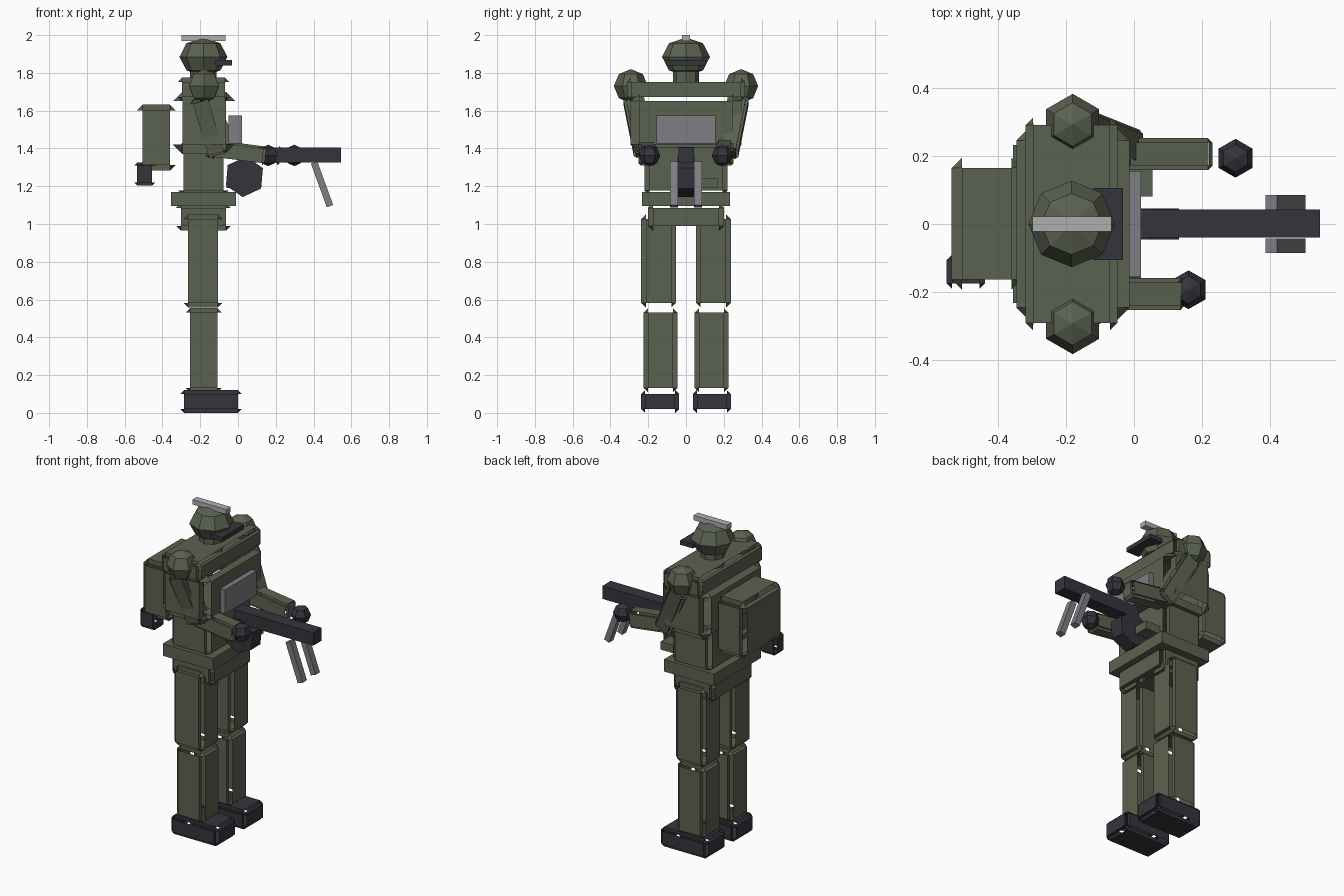
import bpy, bmesh, math
from itertools import product
from mathutils import Vector

if "Cube" in bpy.data.objects:
    bpy.data.objects.remove(bpy.data.objects["Cube"])


def material(name, rgb):
    m = bpy.data.materials.new(name)
    m.use_nodes = True
    m.diffuse_color = (*rgb, 1)
    m.node_tree.nodes["Principled BSDF"].inputs["Base Color"].default_value = (*rgb, 1)
    return m


GREEN = material("olive green", (0.105, 0.122, 0.080))
DARK = material("charcoal", (0.036, 0.034, 0.045))
GREY = material("steel grey", (0.21, 0.21, 0.23))
LIGHT = material("light grey", (0.42, 0.42, 0.42))


def finish(name, bm, mat, loc, quat=None):
    mesh = bpy.data.meshes.new(name)
    bm.to_mesh(mesh)
    bm.free()
    mesh.materials.append(mat)
    ob = bpy.data.objects.new(name, mesh)
    bpy.context.collection.objects.link(ob)
    ob.location = loc
    if quat:
        ob.rotation_mode = 'QUATERNION'
        ob.rotation_quaternion = quat
    return ob


def box(name, x, y, z, mat, quat=None):
    """Plain box from its ranges."""
    bm = bmesh.new()
    bmesh.ops.create_cube(bm, size=1)
    for v in bm.verts:
        v.co = Vector((v.co.x * (x[1] - x[0]), v.co.y * (y[1] - y[0]), v.co.z * (z[1] - z[0])))
    return finish(name, bm, mat, [sum(r) / 2 for r in (x, y, z)], quat)


def panel_box(name, half, c, mat, loc, quat=None):
    """Box of inset panels, joined by corner triangles and recessed flanges."""
    bm = bmesh.new()
    V = {}
    for s in product((-1, 1), repeat=3):
        for k in range(3):
            V[s, k] = bm.verts.new([s[i] * (half[i] - (0 if i == k else c)) for i in range(3)])
        bm.faces.new([V[s, k] for k in range(3)])

    def corner(axis, sign, p, q):
        s = [0, 0, 0]
        s[axis], s[(axis + 1) % 3], s[(axis + 2) % 3] = sign, p, q
        return tuple(s)

    ring = ((-1, -1), (1, -1), (1, 1), (-1, 1))
    for a in range(3):
        for sign in (-1, 1):
            bm.faces.new([V[corner(a, sign, p, q), a] for p, q in ring])
        for p, q in ring:
            lo, hi = corner(a, -1, p, q), corner(a, 1, p, q)
            k = (a + 2) % 3
            bm.faces.new([V[lo, a], V[hi, a], V[hi, k], V[lo, k]])
    for f in bm.faces:
        f.normal_update()
        if f.normal.dot(f.calc_center_median()) < 0:
            f.normal_flip()
    return finish(name, bm, mat, loc, quat)


def panel(name, x, y, z, c, mat):
    r = (x, y, z)
    return panel_box(name, [(b - a) / 2 for a, b in r], c, mat, [(a + b) / 2 for a, b in r])


def limb(name, a, b, hx, hy, c, mat):
    a, b = Vector(a), Vector(b)
    d = b - a
    # keep the local y axis close to the world y axis
    zax = d.normalized()
    xax = Vector((0, 1, 0)).cross(zax).normalized()
    yax = zax.cross(xax)
    from mathutils import Matrix
    quat = Matrix((xax, yax, zax)).transposed().to_quaternion()
    return panel_box(name, (hx, hy, d.length / 2), c, mat, (a + b) / 2, quat)


def ball(name, loc, r, segs, mat, squash=1):
    bm = bmesh.new()
    bmesh.ops.create_uvsphere(bm, u_segments=segs, v_segments=4, radius=r)
    for v in bm.verts:
        v.co.z *= squash
    return finish(name, bm, mat, loc)


# Head
ball("helmet", (-0.183, 0, 1.885), 0.127, 8, GREEN, 0.8)
box("helmet_crest", (-0.298, -0.066), (-0.022, 0.022), (1.97, 2.0), LIGHT)
box("visor", (-0.12, -0.033), (-0.105, 0.105), (1.84, 1.867), DARK)
bm = bmesh.new()
bmesh.ops.create_cone(bm, cap_ends=True, segments=8, radius1=0.07, radius2=0.07, depth=0.12)
finish("neck", bm, GREEN, (-0.183, 0, 1.78))

# Body
panel("shoulder_yoke", (-0.318, -0.048), (-0.312, 0.312), (1.65, 1.775), 0.022, GREEN)
panel("chest", (-0.345, -0.013), (-0.295, 0.295), (1.37, 1.70), 0.05, GREEN)
panel("abdomen", (-0.315, -0.05), (-0.22, 0.22), (1.15, 1.435), 0.027, GREEN)
box("belt", (-0.355, -0.01), (-0.232, 0.232), (1.095, 1.17), GREEN)
panel("pelvis", (-0.327, -0.04), (-0.2, 0.2), (0.965, 1.11), 0.024, GREEN)
box("chest_plate", (-0.05, 0.02), (-0.155, 0.155), (1.425, 1.575), GREY)
box("belt_pouch", (-0.06, 0.055), (0.08, 0.17), (1.19, 1.24), GREEN)

# Backpack
panel("backpack", (-0.535, -0.33), (-0.193, 0.195), (1.283, 1.632), 0.03, GREEN)
panel("backpack_canister", (-0.55, -0.438), (-0.19, -0.09), (1.205, 1.325), 0.016, DARK)

# Legs
for side, s in (("left", 1), ("right", -1)):
    def leg(part, x, yc, hy, z, c, mat):
        panel(side + "_" + part, x, (s * yc - hy, s * yc + hy), z, c, mat)
    leg("thigh", (-0.288, -0.082), 0.145, 0.092, (0.558, 1.05), 0.024, GREEN)
    leg("shin", (-0.278, -0.085), 0.135, 0.09, (0.108, 0.555), 0.024, GREEN)
    leg("boot", (-0.305, 0.02), 0.137, 0.1, (0.0, 0.12), 0.02, DARK)
    ball(side + "_shoulder", (-0.18, s * 0.292, 1.73), 0.09, 6, GREEN)

# Arms
for side, s, top, elbow, wrist, hand in (
        ("right", -1, -0.205, -0.115, 0.145, 0.16),
        ("left", 1, -0.17, -0.02, 0.225, 0.298)):
    limb(side + "_upper_arm", (top, s * 0.28, 1.67), (elbow, s * 0.22, 1.37), 0.055, 0.055, 0.013, GREEN)
    limb(side + "_forearm", (elbow - 0.02, s * 0.205, 1.395), (wrist, s * 0.205, 1.36), 0.052, 0.047, 0.013, GREEN)
    ball(side + "_hand", (hand, s * 0.193, 1.363), 0.057, 6, DARK)

# Weapon
box("gun_body", (0.0, 0.546), (-0.04, 0.042), (1.325, 1.405), DARK)
bm = bmesh.new()
bmesh.ops.create_cone(bm, cap_ends=True, segments=6, radius1=0.108, radius2=0.108, depth=0.09)
drum = finish("drum_magazine", bm, DARK, (0.034, 0, 1.25))
drum.rotation_euler = (math.pi / 2, math.radians(5), 0)
for side, s in (("left", 1), ("right", -1)):
    strut = box(side + "_bipod_leg", (0.427, 0.463), (s * 0.064 - 0.021, s * 0.064 + 0.021),
                (1.087, 1.333), GREY)
    strut.rotation_euler = (0, math.radians(-20), 0)
